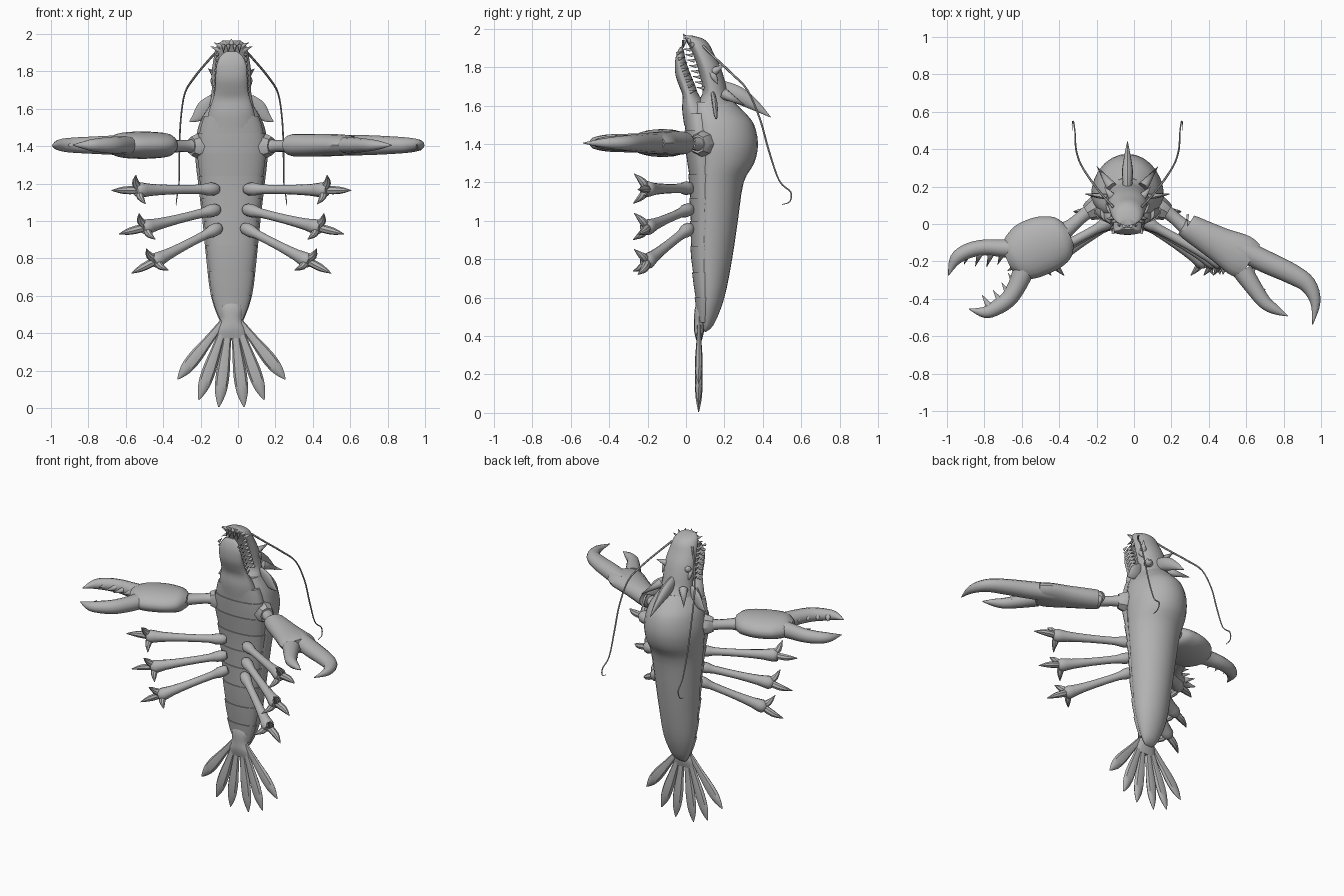
import bpy, bmesh, math
from mathutils import Vector

CX = -0.035  # body centre line
SHELL = bpy.data.materials.new("shell_grey")
SHELL.diffuse_color = (0.45, 0.45, 0.45, 1)


def finish(name, bm, angle=40):
    bmesh.ops.recalc_face_normals(bm, faces=bm.faces)
    me = bpy.data.meshes.new(name)
    bm.to_mesh(me)
    bm.free()
    me.materials.append(SHELL)
    me.shade_smooth()
    me.set_sharp_from_angle(angle=math.radians(angle))
    ob = bpy.data.objects.new(name, me)
    bpy.context.collection.objects.link(ob)
    return ob


def add_loft(bm, rings):
    vs = [[bm.verts.new(p) for p in r] for r in rings]
    n = len(vs[0])
    for a, b in zip(vs, vs[1:]):
        for i in range(n):
            bm.faces.new((a[i], a[(i + 1) % n], b[(i + 1) % n], b[i]))
    bm.faces.new(vs[0])
    bm.faces.new(vs[-1])


def spline(rows, k):
    """Smooth curve through rows of any width."""
    rows = [Vector(r) for r in rows]
    out = []
    for i in range(len(rows) - 1):
        p1, p2 = rows[i], rows[i + 1]
        m1 = (p2 - rows[max(i - 1, 0)]) / 2
        m2 = (rows[min(i + 2, len(rows) - 1)] - p1) / 2
        for j in range(k):
            t = j / k
            out.append(p1 * (2*t**3 - 3*t*t + 1) + m1 * (t**3 - 2*t*t + t)
                       + p2 * (3*t*t - 2*t**3) + m2 * (t**3 - t*t))
    return out + [rows[-1]]


def section(z, yf, yb, hw, n=28, c=0.35):
    """Horizontal body slice: front y, back y, half width."""
    yc = yf + c * (yb - yf)
    ring = []
    for i in range(n):
        a = 2 * math.pi * i / n
        s = math.sin(a)
        ring.append((CX + hw * math.cos(a), yc + s * ((yb - yc) if s > 0 else (yc - yf)), z))
    return ring


def tube(name, rows, up=(0, 0, 1), n=12, k=4):
    """Elliptical sweep; rows are x, y, z, side radius, up radius."""
    rows = spline(rows, k)
    pts = [Vector(r[:3]) for r in rows]
    rings = []
    for i, (p, r) in enumerate(zip(pts, rows)):
        t = (pts[min(i + 1, len(pts) - 1)] - pts[max(i - 1, 0)]).normalized()
        side = t.cross(Vector(up)).normalized()
        top = side.cross(t)
        w, h = max(r[3], 0.002), max(r[4], 0.002)
        rings.append([p + side * w * math.cos(2*math.pi*j/n) + top * h * math.sin(2*math.pi*j/n)
                      for j in range(n)])
    bm = bmesh.new()
    add_loft(bm, rings)
    return finish(name, bm)


def spikes(name, items, n=7):
    """Cones from base to tip in one mesh."""
    bm = bmesh.new()
    for base, tip, r in items:
        base, tip = Vector(base), Vector(tip)
        q = (tip - base).to_track_quat('Z', 'Y')
        ring = [bm.verts.new(base + q @ Vector((r*math.cos(2*math.pi*i/n), r*math.sin(2*math.pi*i/n), 0)))
                for i in range(n)]
        top = bm.verts.new(tip)
        bm.faces.new(ring)
        for i in range(n):
            bm.faces.new((ring[i], ring[(i + 1) % n], top))
    return finish(name, bm, 60)


def body_loft(name, rows, k=3):
    bm = bmesh.new()
    add_loft(bm, [section(*r) for r in spline(rows, k)])
    return finish(name, bm)


# Body shell
BODY = [(.42, .075, .10, .025), (.46, .065, .145, .06), (.6, .05, .2, .11), (.8, .03, .24, .135),
        (1.0, .025, .27, .155), (1.2, .02, .30, .178), (1.3, .01, .355, .19), (1.4, 0, .375, .195),
        (1.5, -.005, .355, .178), (1.56, -.01, .31, .152), (1.62, .0, .25, .115)]
body_loft("back_shell", [(z, f + .022, b, w) for z, f, b, w in BODY])

# Overlapping belly plates
edges = [.47, .6, .73, .87, 1.0, 1.12, 1.24, 1.36, 1.47, 1.56]
fine = spline(BODY, 8)


def profile(z):
    return min(fine, key=lambda r: abs(r[0] - z))


bm = bmesh.new()
for z0, z1 in zip(edges, edges[1:]):
    rings = []
    for t in (0, .5, 1):
        z = z0 + (z1 - z0) * t
        r = profile(z)
        g = .005 * t
        rings.append(section(z, r[1] - g, r[1] + min(.2, (r[2] - r[1]) * .8), r[3] * .92 + g))
    add_loft(bm, rings)
finish("belly_plates", bm)

# Head: upper skull and lower jaw
body_loft("skull", [(1.5, .03, .33, .14), (1.6, .05, .26, .122), (1.66, .085, .22, .108),
                    (1.72, .08, .205, .105), (1.8, .06, .18, .105), (1.87, .035, .145, .095),
                    (1.92, .01, .12, .085), (1.95, -.005, .085, .068), (1.965, -.008, .03, .04)])
body_loft("lower_jaw", [(1.5, -.01, .2, .14), (1.58, -.02, .13, .122), (1.65, -.018, .07, .1),
                        (1.7, -.035, .05, .088), (1.76, -.055, .025, .085), (1.83, -.057, .0, .08),
                        (1.88, -.045, -.01, .06), (1.905, -.03, -.018, .03)])

# Teeth, snout crown, brows, fins
teeth, crown, horns = [], [], []
for s in (-1, 1):
    for i in range(8):
        t = i / 7
        z, y = 1.69 + .2 * t, .095 - .07 * t
        x = CX + s * (.088 - .012 * t)
        teeth.append(((x, y, z), (x, y - .045, z + .005), .010))
        teeth.append(((x, y - .075, z - .02), (x, y - .035, z - .008), .009))
    for a in (14, 38):
        c, d = math.sin(math.radians(a)) * s, math.cos(math.radians(a))
        teeth.append(((CX + .07 * c, .02 - .03 * d, 1.94), (CX + .07 * c, .015 - .04 * d, 1.895), .011))
    for a in (25, 55, 85):
        c, d = math.sin(math.radians(a)) * s, math.cos(math.radians(a))
        crown.append(((CX + .065 * c, .04 - .03 * d, 1.91 + .04 * d),
                      (CX + .115 * c, .03 - .045 * d, 1.93 + .042 * d), .015))
    horns += [((CX + s * .085, .15, 1.78), (CX + s * .125, .2, 1.815), .022),
              ((CX + s * .085, .2, 1.66), (CX + s * .165, .31, 1.6), .03)]
    # side fin
    tube("cheek_fin", [(CX + s * .1, .14, 1.66, .02, .01), (CX + s * .14, .15, 1.61, .04, .014),
                       (CX + s * .18, .155, 1.56, .03, .01), (CX + s * .225, .16, 1.53, .002, .002)],
         up=(0, 1, 0))
    # sunken-looking eye under an almond lid
    tube("eye", [(CX + s * .1, .125, 1.775, .003, .003), (CX + s * .1, .145, 1.75, .012, .016),
                 (CX + s * .1, .165, 1.715, .003, .003)], up=(0, 1, 0))
    # antenna
    tube("antenna", [(CX + s * x, y, z, r, r) for x, y, z, r in (
        (.075, .09, 1.91, .007), (.13, .15, 1.85, .006), (.2, .24, 1.765, .006), (.25, .32, 1.68, .005),
        (.272, .385, 1.53, .005), (.278, .43, 1.37, .005), (.28, .485, 1.21, .004),
        (.288, .545, 1.15, .004), (.295, .54, 1.1, .003), (.295, .50, 1.085, .002))], up=(1, 0, 0), n=6)
spikes("teeth", teeth)
crown.append(((CX, 0, 1.95), (CX, -.015, 1.975), .015))
spikes("snout_crown", crown)
spikes("brow_horns", horns)
tube("dorsal_spike", [(CX, .17, 1.69, .02, .045), (CX, .27, 1.655, .03, .045),
                      (CX, .36, 1.60, .018, .027), (CX, .44, 1.54, .002, .002)])

# Shoulders, upper arms
for s in (-1, 1):
    tube("shoulder", [(CX + s * .10, .11, 1.4, .07, .075), (CX + s * .17, .085, 1.4, .065, .07),
                      (CX + s * .215, .06, 1.4, .045, .05)], n=8, k=2)
    tube("arm", [(CX + s * .17, .09, 1.4, .05, .05), (CX + s * .23, .05, 1.4, .035, .033),
                 (CX + s * .3, -.01, 1.4, .038, .034), (CX + s * .35, -.045, 1.4, .055, .045)])

# Crusher claw on the negative x side
Z = 1.405
tube("crusher_palm", [(-.345, -.055, Z, .06, .04), (-.38, -.07, Z, .115, .062), (-.44, -.095, Z, .145, .07),
                      (-.51, -.12, Z, .155, .073), (-.59, -.155, Z, .148, .07),
                      (-.645, -.175, Z, .115, .06), (-.68, -.19, Z, .06, .035)], n=20)
tube("crusher_upper_finger", [(-.6, -.13, Z, .06, .055), (-.7, -.13, Z, .048, .05), (-.8, -.125, Z, .042, .045),
                              (-.89, -.145, Z, .04, .04), (-.955, -.19, Z, .032, .03),
                              (-.992, -.275, Z - .005, .002, .002)])
tube("crusher_lower_finger", [(-.58, -.22, Z, .06, .05), (-.62, -.32, Z, .05, .048), (-.67, -.4, Z, .045, .045),
                              (-.74, -.45, Z, .04, .038), (-.8, -.472, Z, .03, .028),
                              (-.882, -.455, Z, .002, .002)])
spikes("crusher_teeth",
       [((x, -.145, Z), (x - .03, -.15 - l, Z), .022) for x, l in ((-.7, .07), (-.76, .085), (-.82, .08), (-.88, .07))]
       + [((x, y, Z), (x - .045, y + .07, Z), .022)
          for x, y in ((-.63, -.33), (-.665, -.38), (-.71, -.42), (-.77, -.445))])

# Cutter claw on the positive x side
tube("cutter_palm", [(.285, -.01, Z, .062, .05), (.3, -.02, Z, .07, .06), (.45, -.105, Z, .092, .06),
                     (.56, -.165, Z, .115, .057), (.62, -.2, Z, .105, .048)], n=16)
tube("cutter_long_finger", [(.55, -.125, Z, .06, .056), (.7, -.2, Z, .06, .053), (.84, -.265, Z, .055, .046),
                            (.93, -.325, Z, .045, .038), (.97, -.42, Z, .027, .026),
                            (.955, -.537, Z, .002, .002)])
tube("cutter_short_finger", [(.58, -.25, Z, .055, .045), (.64, -.34, Z, .045, .04), (.7, -.42, Z, .036, .033),
                             (.76, -.46, Z, .025, .022), (.822, -.492, Z, .002, .002)])
spikes("cutter_tooth", [((.61, -.28, Z), (.655, -.225, Z), .03), ((.66, -.35, Z), (.705, -.35, Z), .025)])

# Three pairs of walking legs with pronged feet
LEGS = [((.09, 1.17), (.49, 1.165)), ((.085, 1.06), (.455, .967)), ((.075, .96), (.4, .79))]
for s in (-1, 1):
    for (x0, z0), (x1, z1) in LEGS:
        a, b = Vector((CX + s * x0, .015, z0)), Vector((CX + s * x1, -.2, z1))
        tube("leg", [(*a.lerp(b, t), r, r) for t, r in (
            (-.05, .02), (0, .033), (.1, .034), (.2, .025), (.55, .025), (.85, .032), (1, .042), (1.06, .03))], k=2)
        d = Vector((x1 - x0, 0, z1 - z0)).normalized()
        u = Vector((-d.z, 0, d.x))
        for along, lift, y in ((.15, 0, -.05), (.02, .08, -.07), (-.03, -.075, -.075)):
            off = d * along + u * lift
            tip = b + Vector((s * off.x, y, off.z))
            mid = b.lerp(tip, .5) + Vector((s * d.x * .012, .008, d.z * .012))
            tube("foot_prong", [(*b, .022, .022), (*mid, .02, .02), (*tip, .002, .002)],
                 up=(0, 1, .1), n=8, k=3)

# Tail joint and fan blades
tube("tail_joint", [(CX, .075, .57, .045, .02), (CX, .068, .53, .058, .024), (CX, .068, .47, .055, .026),
                    (CX, .068, .42, .075, .025), (CX, .068, .37, .08, .012)], up=(0, 1, 0))
for s in (-1, 1):
    for x0, x1, z1 in ((.012, .068, .004), (.03, .175, .042), (.045, .288, .153)):
        a, b = Vector((CX + s * x0, .068, .46)), Vector((CX + s * x1, .066, z1))
        tube("tail_blade", [(*a.lerp(b, t), w, w * .55) for t, w in (
            (0, .018), (.3, .025), (.6, .036), (.8, .032), (.93, .016), (1, .002))], up=(0, 1, 0), n=8, k=3)
